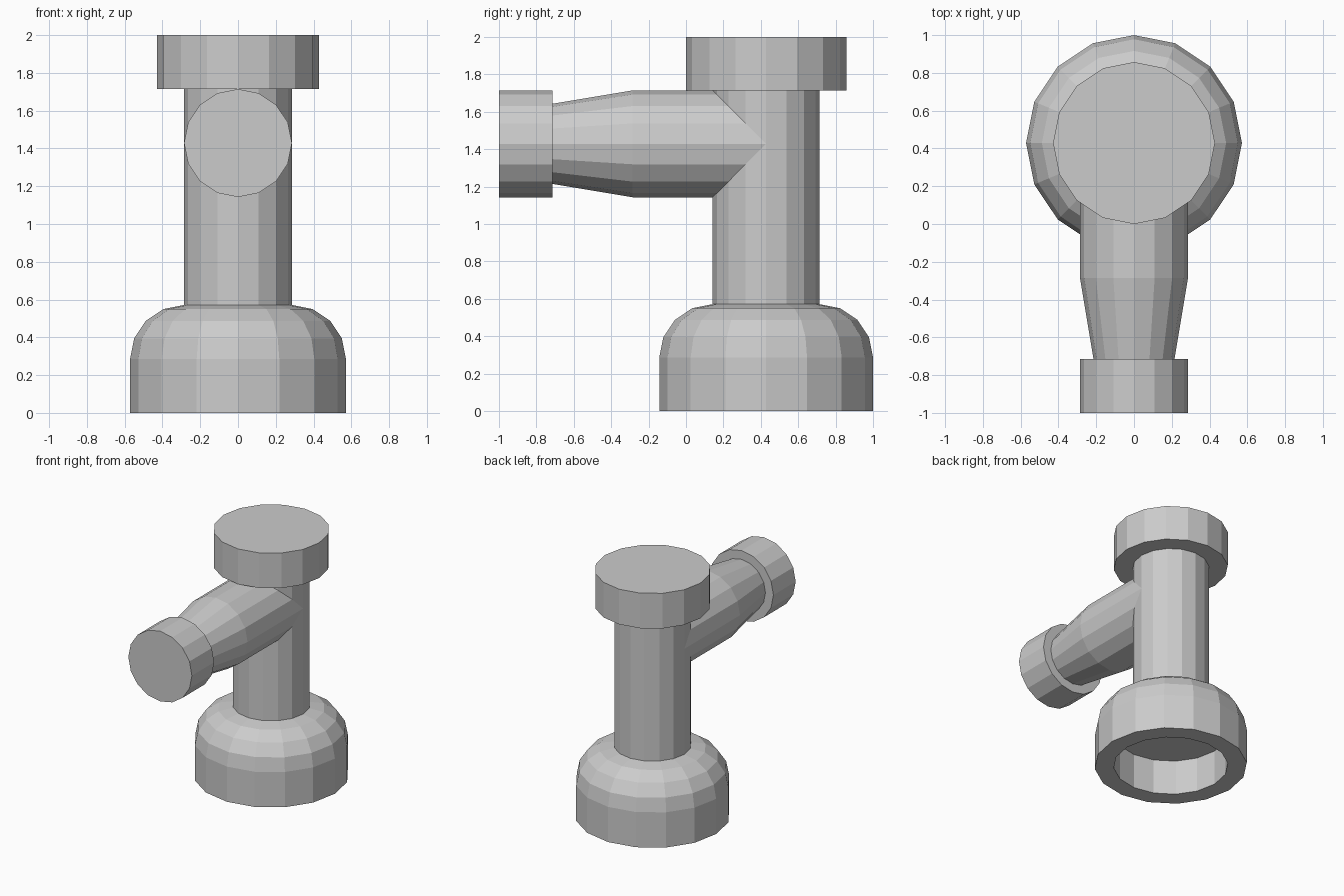
import bpy, bmesh
from math import sin, cos, pi, radians

if "Cube" in bpy.data.objects:
    bpy.data.objects.remove(bpy.data.objects["Cube"])

U = 1 / 7            # design module
N = 16               # sides of every round part
CY, AZ = 3 * U, 10 * U   # column axis y, side arm axis z
R = 2 * U            # pipe radius
ANG = [2 * pi * i / N for i in range(N)]


def finish(name, bm, loc, rot=(0, 0, 0)):
    me = bpy.data.meshes.new(name)
    bm.to_mesh(me)
    bm.free()
    ob = bpy.data.objects.new(name, me)
    ob.location, ob.rotation_euler = loc, rot
    bpy.context.collection.objects.link(ob)
    return ob


def lathe(name, profile, loc, rot=(0, 0, 0), cap_start=False, cap_end=False):
    """Revolve (radius, height) points; height may be a function of angle."""
    bm = bmesh.new()
    rings = [[bm.verts.new((r * sin(a), -r * cos(a), h(a) if callable(h) else h))
              for a in ANG] for r, h in profile]
    for lo, hi in zip(rings, rings[1:]):
        for i in range(N):
            j = (i + 1) % N
            bm.faces.new((lo[i], lo[j], hi[j], hi[i]))
    if cap_start:
        bm.faces.new(rings[0][::-1])
    if cap_end:
        bm.faces.new(rings[-1])
    return finish(name, bm, loc, rot)


# Domed base with a round recess underneath
dome = [(R + R * cos(t * pi / 8), R + R * sin(t * pi / 8)) for t in range(5)]
lathe("base", [(3 * U, R), (3 * U, 0), (4 * U, 0)] + dome, (0, CY, 0), cap_start=True)

# Top cap
lathe("top_cap", [(R, 12 * U), (3 * U, 12 * U), (3 * U, 14 * U)], (0, CY, 0), cap_end=True)

# Side arm: mitred against the column, tapering to the nozzle
side = dict(loc=(0, 0, AZ), rot=(radians(90), 0, 0))
lathe("side_arm", [(R, lambda a: R * abs(cos(a)) - CY), (R, 2 * U), (1.5 * U, 5 * U)], **side)

# Nozzle collar
lathe("nozzle_cap", [(1.5 * U, 5 * U), (R, 5 * U), (R, 7 * U)], cap_end=True, **side)

# Column, open at the front where the arm joins
bm = bmesh.new()
bottom, top = 4 * U, 12 * U
for i in range(N):
    a, b = ANG[i], ANG[(i + 1) % N]
    pa, pb = (R * sin(a), -R * cos(a)), (R * sin(b), -R * cos(b))
    if cos((a + b) / 2) > 0:
        sa, sb = R * abs(cos(a)), R * abs(cos(b))
        spans = [(bottom, bottom, AZ - sb, AZ - sa), (AZ + sa, AZ + sb, top, top)]
    else:
        spans = [(bottom, bottom, AZ, AZ), (AZ, AZ, top, top)]
    for z in spans:
        bm.faces.new([bm.verts.new((*p, h)) for p, h in zip((pa, pb, pb, pa), z)])
bmesh.ops.remove_doubles(bm, verts=bm.verts[:], dist=1e-5)
finish("column", bm, (0, CY, 0))
